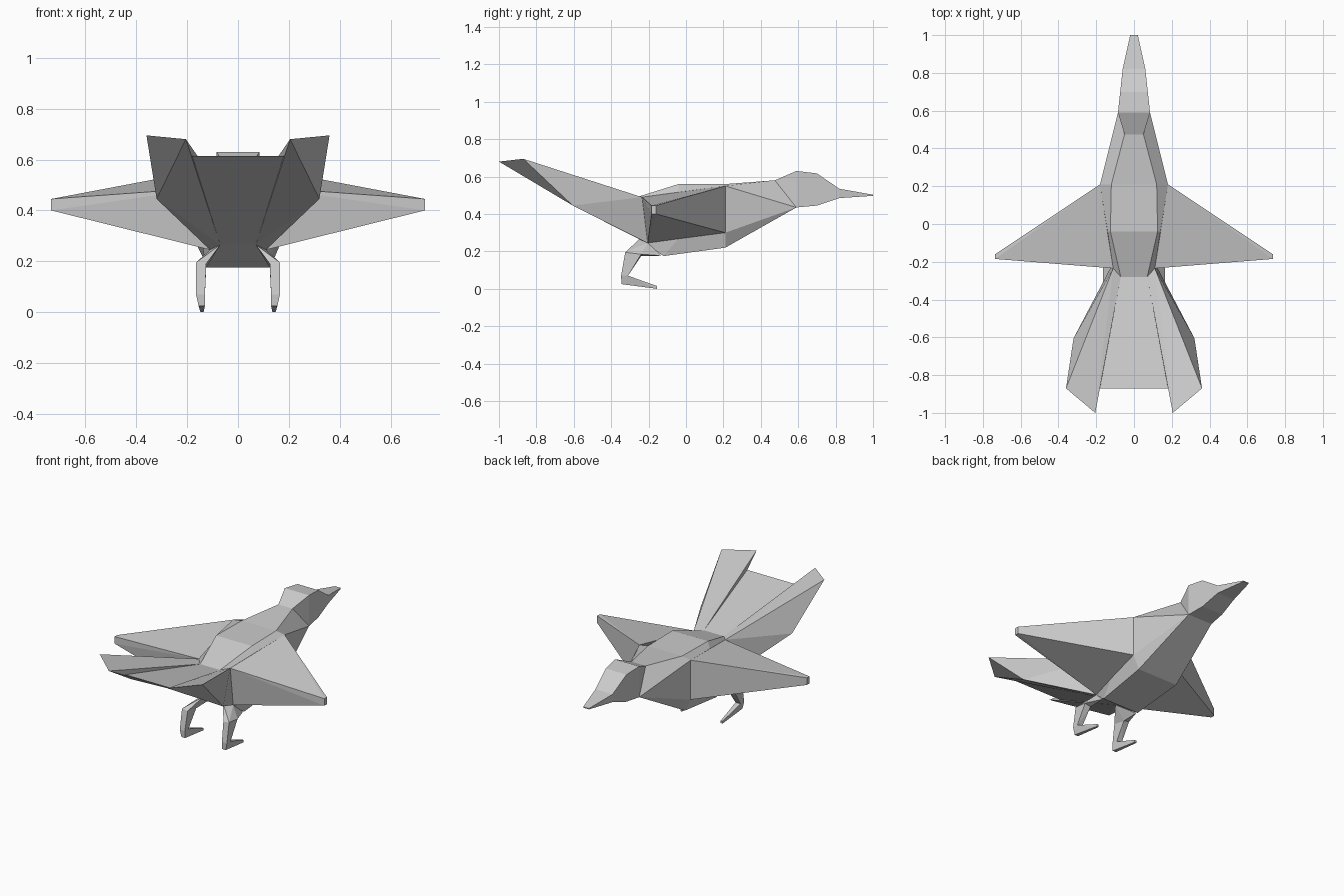
import bpy
import bmesh

cube = bpy.data.objects.get("Cube")
if cube:
    bpy.data.objects.remove(cube, do_unlink=True)

grey = bpy.data.materials.new("plain_grey")
grey.use_nodes = True
grey.diffuse_color = (0.6, 0.6, 0.6, 1)
grey.node_tree.nodes["Principled BSDF"].inputs["Base Color"].default_value = (0.6, 0.6, 0.6, 1)


def finish(name, bm):
    bmesh.ops.remove_doubles(bm, verts=bm.verts, dist=0.0005)
    bmesh.ops.recalc_face_normals(bm, faces=bm.faces)
    mesh = bpy.data.meshes.new(name)
    bm.to_mesh(mesh)
    bm.free()
    mesh.materials.append(grey)
    obj = bpy.data.objects.new(name, mesh)
    bpy.context.collection.objects.link(obj)
    return obj


def mirrored(points):
    return [(-x, y, z) for x, y, z in points]


def hull(name, points):
    """Flat-sided solid wrapped around a few corner points."""
    bm = bmesh.new()
    verts = [bm.verts.new(p) for p in points]
    result = bmesh.ops.convex_hull(bm, input=verts)
    loose = {v for v in result["geom_interior"] + result["geom_unused"]
             if isinstance(v, bmesh.types.BMVert)}
    bmesh.ops.delete(bm, geom=list(loose), context="VERTS")
    bmesh.ops.dissolve_limit(bm, angle_limit=0.01, verts=bm.verts, edges=bm.edges)
    return finish(name, bm)


def loft(name, half_rings):
    """Skin over symmetric rings, each given by its +x half from top to bottom."""
    bm = bmesh.new()
    rings = [[bm.verts.new(p) for p in half + mirrored(half)[::-1]] for half in half_rings]
    n = len(rings[0])
    for a, b in zip(rings, rings[1:]):
        for i in range(n):
            j = (i + 1) % n
            bm.faces.new((a[i], a[j], b[j], b[i]))
    bm.faces.new(rings[0])
    bm.faces.new(rings[-1])
    return finish(name, bm)


def head_ring(w, y, top, bottom):
    return [(w, y, top)] + [(w, y, bottom)] * 3


# Corners shared by body, wings and tail
shoulder_top, shoulder_low = (0.18, 0.21, 0.55), (0.18, 0.21, 0.30)
rump_side, rump_low = (0.11, -0.235, 0.49), (0.11, -0.205, 0.245)
rump_top, rump_under = (0.07, -0.28, 0.485), (0.07, -0.25, 0.265)

# Beak, head and body in one skin
loft("body", [
    head_ring(0.02, 1.0, 0.503, 0.497),
    head_ring(0.06, 0.82, 0.535, 0.485),
    head_ring(0.073, 0.70, 0.617, 0.445),
    head_ring(0.085, 0.59, 0.63, 0.435),
    [(0.05, 0.475, 0.58)] + [(0.085, 0.59, 0.435)] * 3,
    [(0.12, 0.21, 0.56), shoulder_top, shoulder_low, (0.14, 0.21, 0.22)],
    [(0.125, -0.04, 0.56), (0.14, -0.04, 0.517), (0.14, -0.04, 0.268), (0.127, -0.12, 0.175)],
    [rump_top, rump_side, rump_low, rump_under],
])

# Middle of the tail, thinning to its trailing edge
tail_half = [rump_top, rump_under, (0.18, -0.87, 0.613)]
hull("tail_middle", tail_half + mirrored(tail_half))

parts = {
    # Wedge wings, deep at the root
    "wing": [shoulder_top, shoulder_low, rump_side, rump_low,
             (0.735, -0.16, 0.445), (0.735, -0.16, 0.40),
             (0.735, -0.185, 0.445), (0.735, -0.185, 0.40)],
    # Raised outer tail feathers
    "tail_feather": [rump_top, rump_under, rump_side, rump_low,
                     (0.32, -0.605, 0.445), (0.36, -0.87, 0.695), (0.205, -1.0, 0.68)],
    # Legs
    "thigh": [rump_under, rump_low, (0.125, -0.13, 0.177),
              (0.125, -0.325, 0.19), (0.165, -0.325, 0.195),
              (0.125, -0.24, 0.175), (0.165, -0.24, 0.185)],
    "shin": [(0.125, -0.325, 0.19), (0.165, -0.325, 0.195),
             (0.125, -0.24, 0.175), (0.165, -0.24, 0.185),
             (0.13, -0.347, 0.07), (0.165, -0.347, 0.07),
             (0.13, -0.31, 0.07), (0.165, -0.31, 0.07)],
    "foot": [(0.13, -0.347, 0.07), (0.165, -0.347, 0.07),
             (0.13, -0.31, 0.07), (0.165, -0.31, 0.07),
             (0.13, -0.345, 0.025), (0.155, -0.345, 0.025),
             (0.135, -0.155, 0.0), (0.148, -0.155, 0.0),
             (0.135, -0.155, 0.015), (0.148, -0.155, 0.015)],
}
for part, points in parts.items():
    hull("left_" + part, points)
    hull("right_" + part, mirrored(points))
